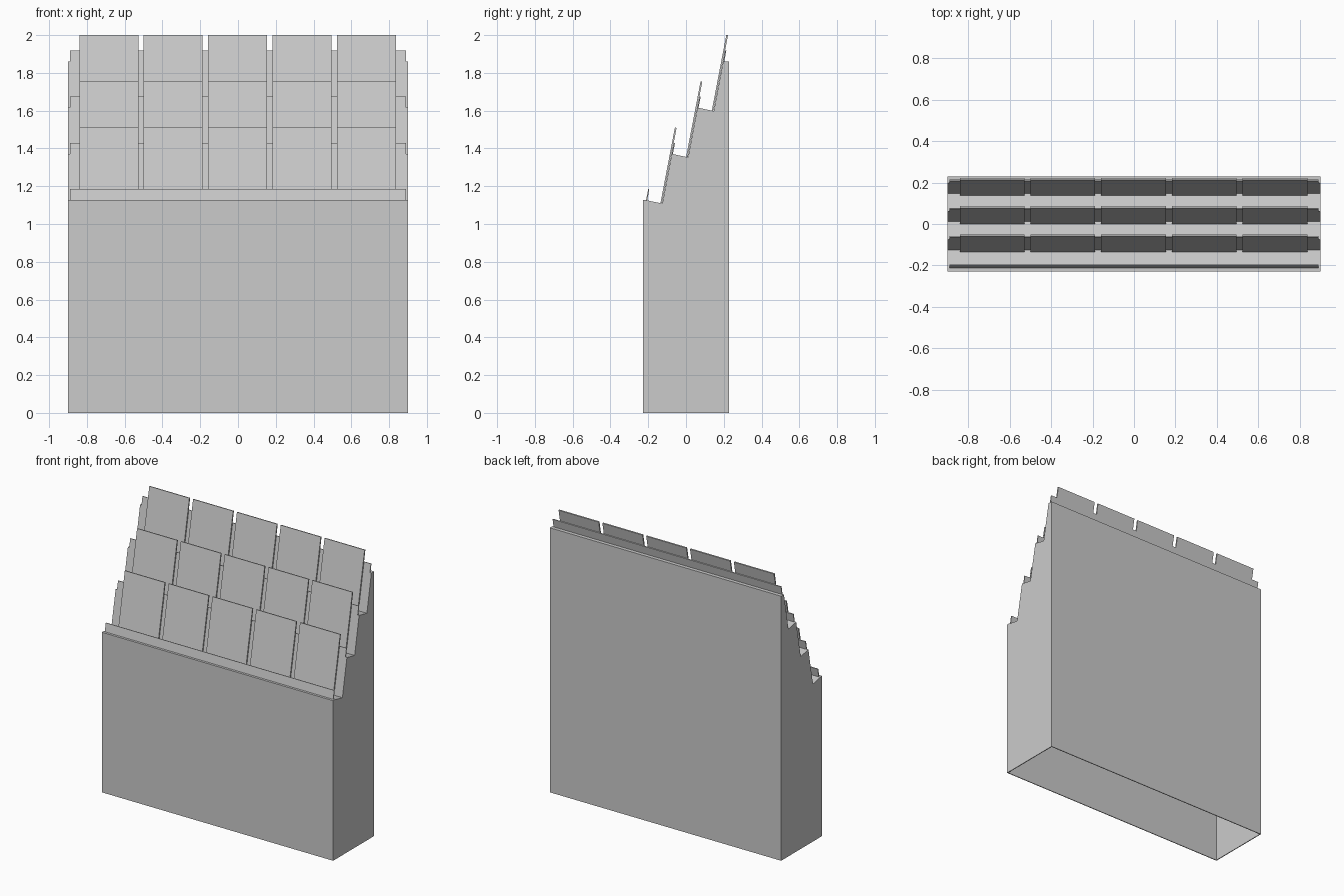
import bpy, bmesh
from mathutils import Vector

if "Cube" in bpy.data.objects:
    bpy.data.objects.remove(bpy.data.objects["Cube"])

UP = Vector((0, 0.188, 0.982)).normalized()      # leaning direction of the backs
BACK = Vector((0, UP.z, -UP.y))                  # perpendicular, towards the rear
PITCH_Y, PITCH_Z = 0.136, 0.245                  # step from tier to tier


def make_object(name, bm):
    bmesh.ops.recalc_face_normals(bm, faces=bm.faces[:])
    me = bpy.data.meshes.new(name)
    bm.to_mesh(me)
    bm.free()
    ob = bpy.data.objects.new(name, me)
    bpy.context.collection.objects.link(ob)
    return ob


def extrude_profile(name, pts, x0, x1):
    bm = bmesh.new()
    f = bm.faces.new([bm.verts.new((x0, p[0], p[1])) for p in pts])
    r = bmesh.ops.extrude_face_region(bm, geom=[f])
    verts = [v for v in r["geom"] if isinstance(v, bmesh.types.BMVert)]
    bmesh.ops.translate(bm, verts=verts, vec=(x1 - x0, 0, 0))
    return bm


def leaning_board(name, x0, x1, y, z, height, thick):
    a = Vector((0, y, z))
    quad = [a, a + UP * height, a + UP * height + BACK * thick, a + BACK * thick]
    return make_object(name, extrude_profile(name, [(p.y, p.z) for p in quad], x0, x1))


# stepped cabinet profile (y, z)
profile = [(-0.228, 0), (-0.228, 1.126)]
for i in range(3):
    dy, dz = i * PITCH_Y, i * PITCH_Z
    profile += [(-0.211 + dy, 1.126 + dz), (-0.125 + dy, 1.108 + dz)]
profile += [(0.197, 1.861), (0.228, 1.861), (0.228, 0)]

# hollow cabinet, open underneath
bm = extrude_profile("cabinet", profile, -0.9, 0.9)
bm.normal_update()
floor = [f for f in bm.faces if all(v.co.z < 0.001 for v in f.verts)]
bmesh.ops.delete(bm, geom=floor, context='FACES_ONLY')
cabinet = make_object("cabinet", bm)
# closed shell normals must point outward so the wall grows inward
front = min(cabinet.data.polygons, key=lambda p: p.center.y)
if front.normal.y > 0:
    cabinet.data.flip_normals()
wall = cabinet.modifiers.new("wall", 'SOLIDIFY')
wall.thickness = 0.008
wall.offset = -1

# retaining lips along each tier edge
for i in range(4):
    leaning_board(f"lip_{i + 1}", -0.889, 0.889,
                  -0.213 + i * PITCH_Y, 1.118 + i * PITCH_Z, 0.068, 0.006)

# leaning magazines, five per tier
for row in range(3):
    for col in range(5):
        x = -0.84 + col * 0.341
        leaning_board(f"magazine_{row + 1}_{col + 1}", x, x + 0.312,
                      -0.135 + row * PITCH_Y, 1.112 + row * PITCH_Z, 0.406, 0.009)
